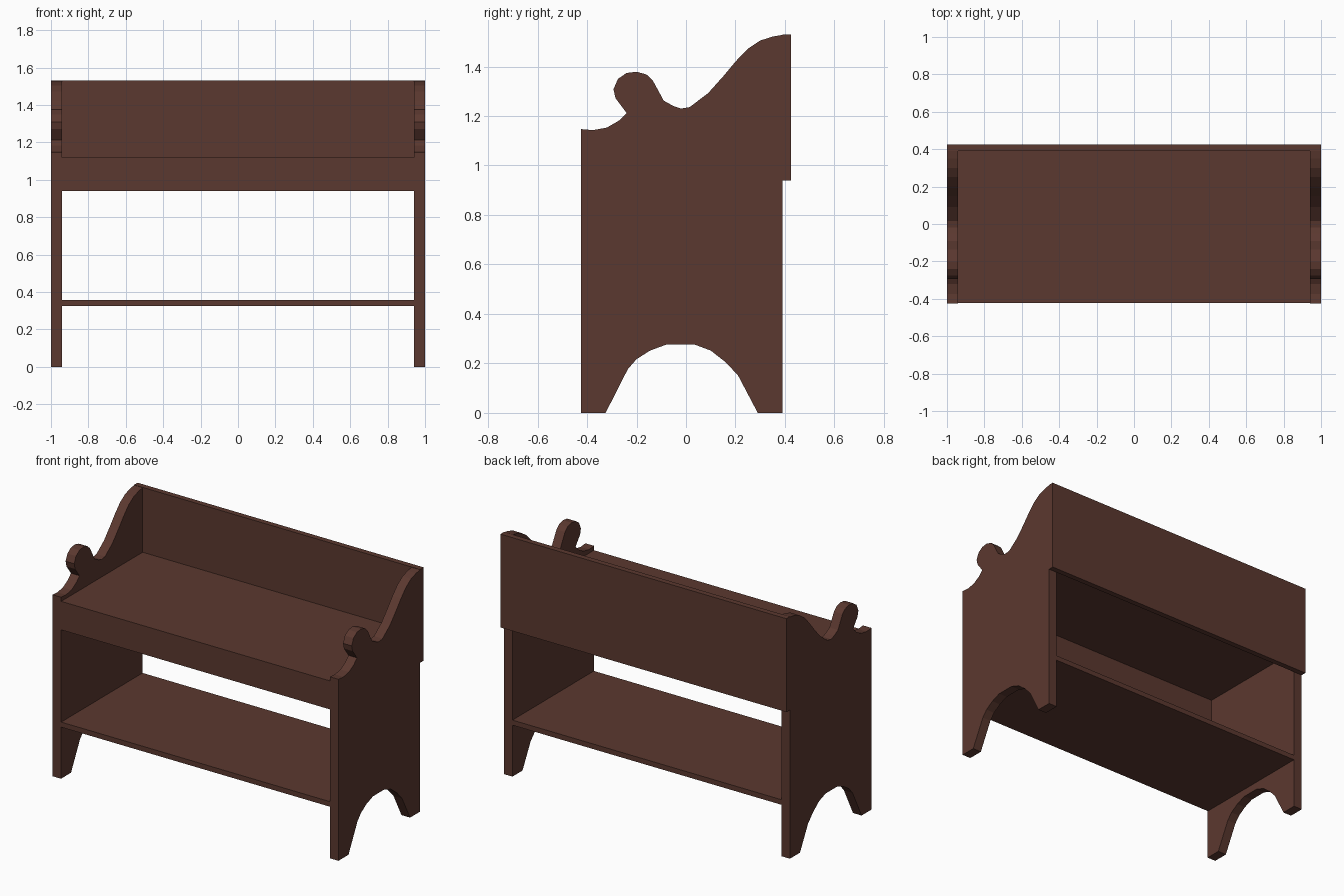
import bpy, bmesh

if "Cube" in bpy.data.objects:
    bpy.data.objects.remove(bpy.data.objects["Cube"])

wood = bpy.data.materials.new("dark_brown_wood")
wood.diffuse_color = (0.105, 0.040, 0.029, 1)
wood.use_nodes = True
wood.node_tree.nodes["Principled BSDF"].inputs["Base Color"].default_value = wood.diffuse_color


def finish(name, bm):
    bmesh.ops.recalc_face_normals(bm, faces=bm.faces[:])
    me = bpy.data.meshes.new(name)
    bm.to_mesh(me)
    bm.free()
    me.materials.append(wood)
    ob = bpy.data.objects.new(name, me)
    bpy.context.scene.collection.objects.link(ob)
    return ob


def board(name, x0, x1, y0, y1, z0, z1):
    bm = bmesh.new()
    bmesh.ops.create_cube(bm, size=1)
    for v in bm.verts:
        v.co.x = x1 if v.co.x > 0 else x0
        v.co.y = y1 if v.co.y > 0 else y0
        v.co.z = z1 if v.co.z > 0 else z0
    return finish(name, bm)


# Side panel outline (y, z): foot arch, back edge, scrolled top with round knob
outline = [
    (-.425, 0), (-.325, 0), (-.235, .177), (-.20, .217), (-.145, .252),
    (-.08, .276), (.035, .276), (.10, .252), (.16, .205), (.21, .152),
    (.29, 0), (.39, 0), (.39, 1.528), (.35, 1.521), (.30, 1.505),
    (.25, 1.472), (.20, 1.42), (.15, 1.36), (.09, 1.293), (.015, 1.236),
    (-.02, 1.23), (-.05, 1.24), (-.09, 1.262), (-.135, 1.345),
    (-.16, 1.368), (-.20, 1.379), (-.24, 1.374), (-.275, 1.35),
    (-.293, 1.308), (-.285, 1.272), (-.24, 1.212), (-.27, 1.182),
    (-.32, 1.153), (-.375, 1.143), (-.425, 1.147)]


def side_panel(name, s):
    bm = bmesh.new()
    face = bm.faces.new([bm.verts.new((s * .94, y, z)) for y, z in outline])
    ext = bmesh.ops.extrude_face_region(bm, geom=[face])
    for g in ext["geom"]:
        if isinstance(g, bmesh.types.BMVert):
            g.co.x = s * 1.0
    if not any(len(f.verts) > 4 and f.calc_center_median().x * s < .95 for f in bm.faces):
        bm.faces.new([v for v in bm.verts if abs(v.co.x) < .95])
    bmesh.ops.recalc_face_normals(bm, faces=bm.faces[:])
    bmesh.ops.triangulate(bm, faces=[f for f in bm.faces if len(f.verts) > 4])
    return finish(name, bm)


for label, s in (("left", -1), ("right", 1)):
    side_panel(label + "_side_panel", s)

# Back rest spans the full width behind the sides
board("back_board", -1, 1, .39, .425, .94, 1.53)
# Seat, front apron and lower shelf between the sides
board("seat", -.94, .94, -.423, .39, 1.085, 1.12)
board("front_apron", -.94, .94, -.423, -.388, .94, 1.085)
board("lower_shelf", -.94, .94, -.423, .39, .325, .357)
